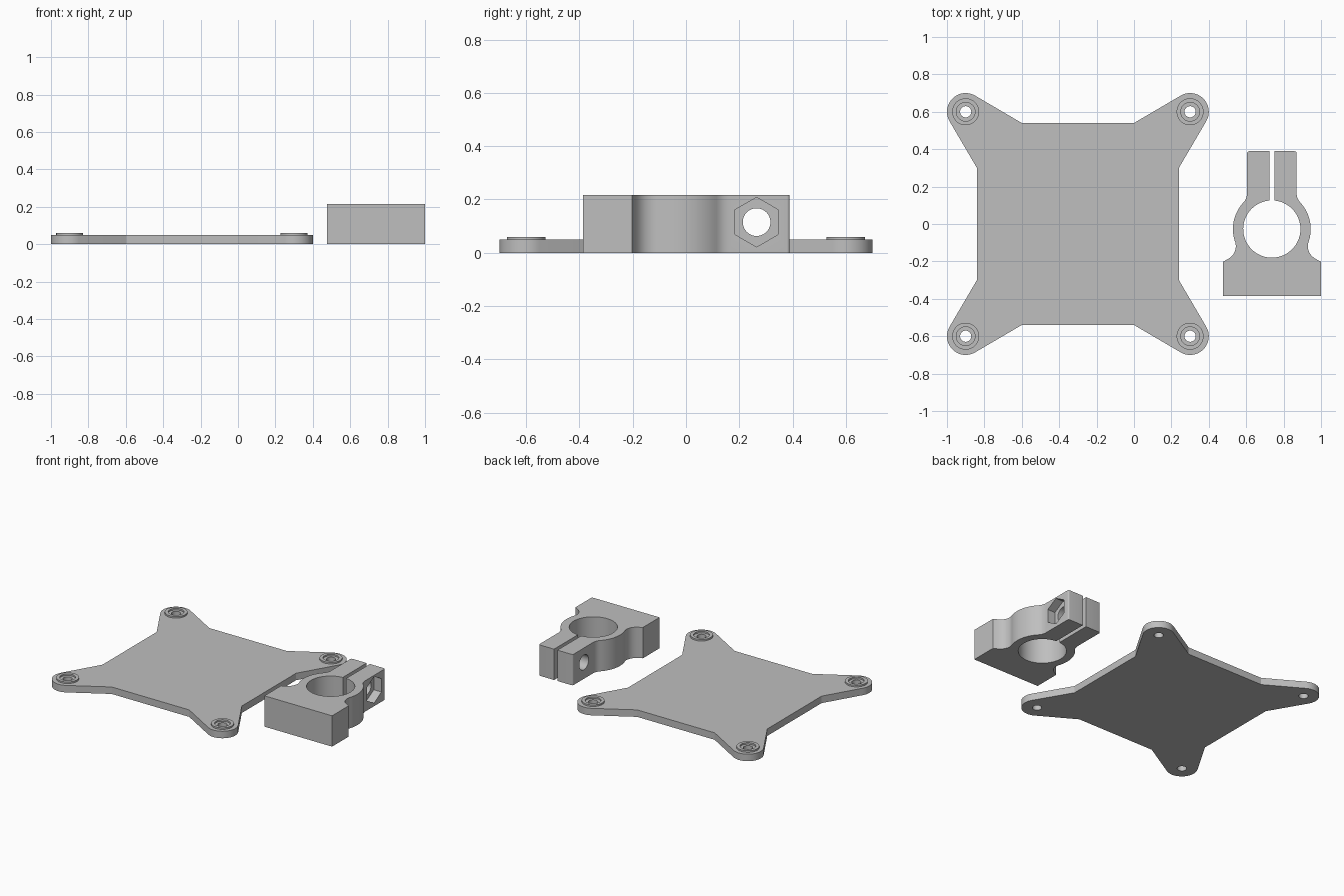
import bpy, bmesh, math
from mathutils import Matrix

if "Cube" in bpy.data.objects:
    bpy.data.objects.remove(bpy.data.objects["Cube"])

grey = bpy.data.materials.new("grey plastic")
grey.diffuse_color = (0.52, 0.52, 0.52, 1)
grey.use_nodes = True
grey.node_tree.nodes["Principled BSDF"].inputs["Base Color"].default_value = grey.diffuse_color

ALONG_X = Matrix(((0, 0, 1, 0), (1, 0, 0, 0), (0, 1, 0, 0), (0, 0, 0, 1)))


def arc(cx, cy, r, a0, a1, n):
    """Points on an arc, in degrees, both ends included."""
    angles = [math.radians(a0 + (a1 - a0) * i / n) for i in range(n + 1)]
    return [(cx + r * math.cos(a), cy + r * math.sin(a)) for a in angles]


def circle(cx, cy, r, n, start=0):
    return arc(cx, cy, r, start, start + 360, n)[:-1]


def make_object(name, bm):
    bmesh.ops.recalc_face_normals(bm, faces=bm.faces)
    mesh = bpy.data.meshes.new(name)
    bm.to_mesh(mesh)
    bm.free()
    mesh.materials.append(grey)
    obj = bpy.data.objects.new(name, mesh)
    bpy.context.collection.objects.link(obj)
    return obj


def prism(name, points, lo, hi, matrix=Matrix()):
    """Extrude a closed outline from lo to hi."""
    bm = bmesh.new()
    face = bm.faces.new([bm.verts.new((x, y, lo)) for x, y in points])
    top = bmesh.ops.extrude_face_region(bm, geom=[face])
    verts = [g for g in top["geom"] if isinstance(g, bmesh.types.BMVert)]
    bmesh.ops.translate(bm, verts=verts, vec=(0, 0, hi - lo))
    bm.transform(matrix)
    return make_object(name, bm)


def smooth(obj):
    obj.data.shade_smooth()
    obj.data.set_sharp_from_angle(angle=math.radians(30))


def cut(obj, cutters):
    """Subtract the cutters, then remove them."""
    for c in cutters:
        mod = obj.modifiers.new("cut", 'BOOLEAN')
        mod.operation = 'DIFFERENCE'
        mod.solver = 'EXACT'
        mod.object = c
    bpy.context.view_layer.update()
    deps = bpy.context.evaluated_depsgraph_get()
    mesh = bpy.data.meshes.new_from_object(obj.evaluated_get(deps))
    obj.modifiers.clear()
    obj.data = mesh
    for c in cutters:
        bpy.data.objects.remove(c)
    smooth(obj)


# Mounting plate: square with four tangent corner lugs
PX, LUG, TOP = -0.3, 0.6, 0.049
quarter = [(0.54, 0.3)] + arc(LUG, LUG, 0.1, -30, 120, 20) + [(0.3, 0.54)]
outline = []
for k in range(4):
    c, s = [(1, 0), (0, 1), (-1, 0), (0, -1)][k]
    outline += [(PX + c * x - s * y, s * x + c * y) for x, y in quarter]
plate = prism("mounting_plate", outline, 0, TOP)
corners = [(PX + sx * LUG, sy * LUG) for sx in (-1, 1) for sy in (-1, 1)]
cut(plate, [prism("screw_hole", circle(x, y, 0.03, 32), -0.1, 0.2)
            for x, y in corners])

# Raised ring around each screw hole
for x, y in corners:
    bm = bmesh.new()
    loops = [[bm.verts.new((px, py, z)) for px, py in circle(x, y, r, 48)]
             for r, z in ((0.072, TOP), (0.072, 0.06), (0.05, 0.06), (0.05, TOP))]
    for a, b in zip(loops, loops[1:]):
        for i in range(48):
            j = (i + 1) % 48
            bm.faces.new((a[i], a[j], b[j], b[i]))
    smooth(make_object("screw_ring", bm))

# Split clamp: half outline from the base, round the collar, down the slot and bore
CX, CY, HEIGHT = 0.737, -0.027, 0.216
BORE, COLLAR, SLOT, TAB, END = 0.153, 0.208, 0.013, 0.132, 0.389
slot_angle = math.degrees(math.acos(SLOT / BORE))
half = [(0.262, -0.386), (0.262, -0.202), (0.247, -0.194), (0.228, -0.183),
        (0.211, -0.169), (0.200, -0.152), (0.194, -0.134), (0.192, -0.117)]
half += arc(0, CY, COLLAR, -20.5, 43, 20)
half += [(0.143, 0.126), (0.136, 0.141), (TAB, 0.160)]
half += arc(TAB - 0.01, END - 0.01, 0.01, 0, 90, 4)
half += [(SLOT, END)]
half += arc(0, CY, BORE, slot_angle, -90, 40)
full = half + [(-x, y) for x, y in reversed(half[:-1])]
clamp = prism("split_clamp", [(CX + x, y) for x, y in full], 0, HEIGHT)

# Clamp bolt: through hole, hexagonal nut pocket and round head recess
BY, BZ = 0.265, 0.115
cut(clamp, [
    prism("bolt_hole", circle(BY, BZ, 0.052, 40), 0.4, 1.1, ALONG_X),
    prism("nut_pocket", circle(BY, BZ, 0.093, 6, 90), 0.81, 1.0, ALONG_X),
    prism("head_recess", circle(BY, BZ, 0.08, 40), 0.5, 0.664, ALONG_X),
])
